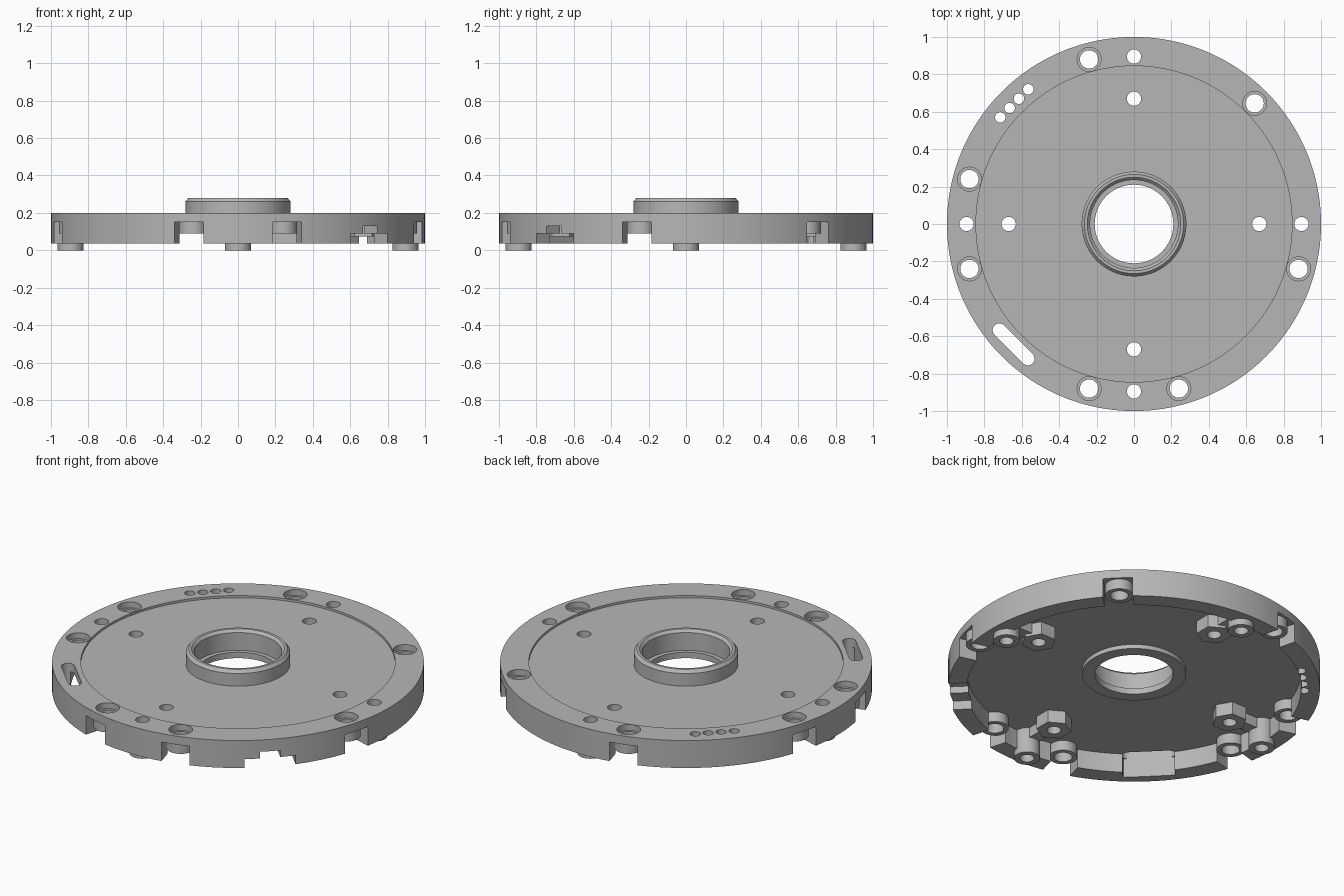
import bpy, bmesh
from math import sin, cos, pi, radians, atan2, hypot

old = bpy.data.objects.get("Cube")
if old:
    bpy.data.objects.remove(old, do_unlink=True)

grey = bpy.data.materials.new("machined_grey")
grey.use_nodes = True
tone = (0.47, 0.47, 0.47, 1)
grey.diffuse_color = tone
grey.node_tree.nodes["Principled BSDF"].inputs["Base Color"].default_value = tone


def finish(bm, name):
    bmesh.ops.recalc_face_normals(bm, faces=bm.faces)
    mesh = bpy.data.meshes.new(name)
    bm.to_mesh(mesh)
    bm.free()
    mesh.materials.append(grey)
    ob = bpy.data.objects.new(name, mesh)
    bpy.context.collection.objects.link(ob)
    return ob


def lathe(name, profile, n=160):
    bm = bmesh.new()
    rings = [[bm.verts.new((r * cos(2 * pi * i / n), r * sin(2 * pi * i / n), z))
              for i in range(n)] for r, z in profile]
    for a, b in zip(rings, rings[1:] + rings[:1]):
        for i in range(n):
            j = (i + 1) % n
            bm.faces.new((a[i], a[j], b[j], b[i]))
    return finish(bm, name)


def circle(x, y, r, n=32, start=0):
    return [(x + r * cos(start + 2 * pi * i / n), y + r * sin(start + 2 * pi * i / n))
            for i in range(n)]


def turned(points, angle):
    c, s = cos(angle), sin(angle)
    return [(x * c - y * s, x * s + y * c) for x, y in points]


def radial_box(angle, r0, r1, width):
    w = width / 2
    return turned([(r0, -w), (r1, -w), (r1, w), (r0, w)], angle)


def prisms(name, items):
    """Join upright prisms, each given as (outline, bottom, top)."""
    bm = bmesh.new()
    for outline, z0, z1 in items:
        low = [bm.verts.new((x, y, z0)) for x, y in outline]
        high = [bm.verts.new((x, y, z1)) for x, y in outline]
        bm.faces.new(low[::-1])
        bm.faces.new(high)
        for i in range(len(low)):
            j = (i + 1) % len(low)
            bm.faces.new((low[i], low[j], high[j], high[i]))
    return finish(bm, name)


def combine(target, tool, operation):
    tool.hide_render = True
    mod = target.modifiers.new(operation, "BOOLEAN")
    mod.operation, mod.object, mod.solver = operation, tool, "EXACT"
    bpy.context.view_layer.objects.active = target
    bpy.ops.object.modifier_apply(modifier=mod.name)
    bpy.data.objects.remove(tool, do_unlink=True)


# Turned plate with rim, shallow top recess and central bearing hub
plate = lathe("flange_plate", [
    (0.21, 0.125), (0.28, 0.125), (0.28, 0.15), (0.90, 0.15), (0.90, 0.037),
    (1, 0.037), (1, 0.2), (0.845, 0.2), (0.845, 0.187), (0.28, 0.187),
    (0.28, 0.262), (0.265, 0.28), (0.25, 0.28), (0.235, 0.265),
    (0.235, 0.16), (0.21, 0.16)])

bolts = [(-0.24, 0.88), (0.645, 0.645), (-0.88, 0.24), (-0.88, -0.24),
         (0.88, -0.24), (-0.24, -0.88), (0.24, -0.88)]
quarters = [i * pi / 2 for i in range(4)]
port = radians(-45)
slot = radians(225)

# Rim notches under the bolts, cable port and slot pocket
notches = [(radial_box(atan2(y, x), 0.86, 1.1, 0.16), -0.1, 0.15) for x, y in bolts]
notches += [(radial_box(port, 0.8, 1.1, 0.28), -0.1, 0.09),
            (radial_box(slot, 0.8, 0.945, 0.28), -0.1, 0.15)]
combine(plate, prisms("notches", notches), "DIFFERENCE")

# Bolt bosses, feet and hexagonal standoffs below the plate
bosses = [(circle(x, y, 0.076), 0.09, 0.17) for x, y in bolts]
for a in quarters:
    x, y = cos(a), sin(a)
    bosses.append((circle(0.895 * x, 0.895 * y, 0.07), 0.0, 0.17))
    bosses.append((circle(0.67 * x, 0.67 * y, 0.095, 6, a), 0.075, 0.17))
combine(plate, prisms("bosses", bosses), "UNION")

# Inner wall links from the feet to the standoffs
links = [(radial_box(a, 0.72, 0.88, 0.07), 0.09, 0.165) for a in quarters]
combine(plate, prisms("links", links), "UNION")

# Through holes and rounded slot
holes = [(circle(x, y, 0.049), -0.1, 0.4) for x, y in bolts]
for a in quarters:
    for r in (0.67, 0.895):
        holes.append((circle(r * cos(a), r * sin(a), 0.038), -0.1, 0.4))
for i in range(4):
    holes.append((circle(-0.715 + i * 0.05, 0.57 + i * 0.05, 0.028, 24), -0.1, 0.4))
half, r = 0.108, 0.036
ends = [(0.91 + r * cos(pi * i / 12), half + r * sin(pi * i / 12)) for i in range(13)]
ends += [(0.91 - (x - 0.91), -y) for x, y in ends]
holes.append((turned(ends, slot), -0.1, 0.4))
combine(plate, prisms("holes", holes), "DIFFERENCE")

# Counterbores and the raised middle of the cable port
bores = [(circle(x, y, 0.064), 0.165, 0.4) for x, y in bolts]
bores.append((radial_box(port, 0.8, 1.1, 0.11), -0.1, 0.13))
combine(plate, prisms("counterbores", bores), "DIFFERENCE")

bpy.ops.object.select_all(action="DESELECT")
plate.select_set(True)
bpy.context.view_layer.objects.active = plate
bpy.ops.object.shade_smooth_by_angle(angle=radians(30))
